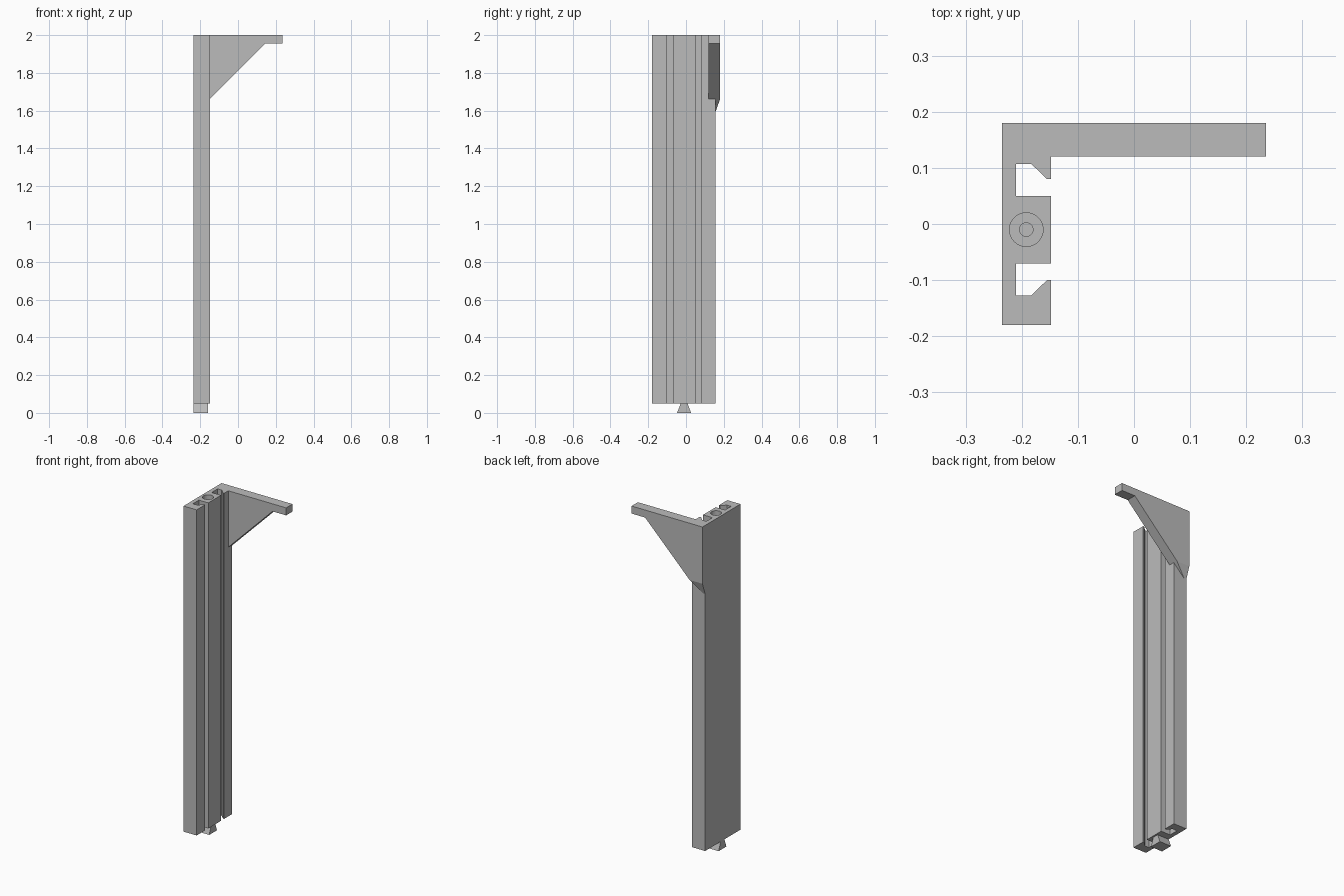
import bpy, bmesh
from mathutils import Vector

cube = bpy.data.objects.get("Cube")
if cube:
    bpy.data.objects.remove(cube, do_unlink=True)

grey = bpy.data.materials.new("plain grey")
grey.use_nodes = True
colour = (0.5, 0.5, 0.5, 1)
grey.diffuse_color = colour
grey.node_tree.nodes["Principled BSDF"].inputs["Base Color"].default_value = colour


def finish(bm, name):
    """Turn a bmesh into a grey object."""
    bmesh.ops.recalc_face_normals(bm, faces=bm.faces)
    mesh = bpy.data.meshes.new(name)
    bm.to_mesh(mesh)
    bm.free()
    mesh.materials.append(grey)
    obj = bpy.data.objects.new(name, mesh)
    bpy.context.collection.objects.link(obj)
    return obj


def prism(points, direction):
    """Extrude a closed outline of 3D points along a direction."""
    bm = bmesh.new()
    face = bm.faces.new([bm.verts.new(p) for p in points])
    result = bmesh.ops.extrude_face_region(bm, geom=[face])
    verts = [g for g in result["geom"] if isinstance(g, bmesh.types.BMVert)]
    bmesh.ops.translate(bm, vec=direction, verts=verts)
    return bm


BACK, FRONT, SLOT = -0.235, -0.148, -0.21   # x planes of the column
MID_Y = -0.01                               # y of the hole and foot
BASE, TOP = 0.05, 2.0

# Column: two mirrored slots with hooked lips, one cheek thinner than the other
half = [(SLOT, 0.06), (SLOT, 0.117), (-0.183, 0.117), (-0.155, 0.09), (FRONT, 0.09)]
upper = [(FRONT, MID_Y + 0.06)] + [(x, MID_Y + d) for x, d in half]
lower = [(FRONT, MID_Y - 0.06)] + [(x, MID_Y - d) for x, d in half]
outline = [(BACK, -0.18), (FRONT, -0.18)] + lower[::-1] + upper + [(FRONT, 0.155), (BACK, 0.155)]
column = finish(prism([(x, y, BASE) for x, y in outline], (0, 0, TOP - BASE)), "column")

# Stepped hole in the column top
for radius, depth in ((0.03, 0.05), (0.012, 0.1)):
    bm = bmesh.new()
    bmesh.ops.create_cone(bm, cap_ends=True, segments=48, radius1=radius,
                          radius2=radius, depth=depth * 2)
    bmesh.ops.translate(bm, vec=(-0.192, MID_Y, TOP), verts=bm.verts)
    cutter = finish(bm, "hole_cutter")
    cutter.hide_render = True
    cut = column.modifiers.new("hole", "BOOLEAN")
    cut.operation = "DIFFERENCE"
    cut.solver = "EXACT"
    cut.object = cutter
    bpy.context.view_layer.objects.active = column
    bpy.ops.object.modifier_apply(modifier=cut.name)
    bpy.data.objects.remove(cutter, do_unlink=True)

# Bracket arm with its diagonal gusset, tapered into the column at the bottom
arm = [(BACK, TOP), (0.235, TOP), (0.235, 1.955), (0.145, 1.955), (BACK, 1.575)]
bm = prism([(x, 0.12, z) for x, z in arm], (0, 0.06, 0))
bmesh.ops.bisect_plane(bm, geom=bm.verts[:] + bm.edges[:] + bm.faces[:],
                       plane_co=(0, 0.18, 1.66), plane_no=Vector((0, 0.07, -0.025)).normalized(),
                       clear_outer=True)
bmesh.ops.holes_fill(bm, edges=[e for e in bm.edges if e.is_boundary], sides=0)
finish(bm, "bracket_arm")

# Dovetail foot under the column
foot = [(-0.037, 0), (0.037, 0), (0.018, BASE), (-0.018, BASE)]
finish(prism([(BACK, MID_Y + y, z) for y, z in foot], (0.077, 0, 0)), "dovetail_foot")
